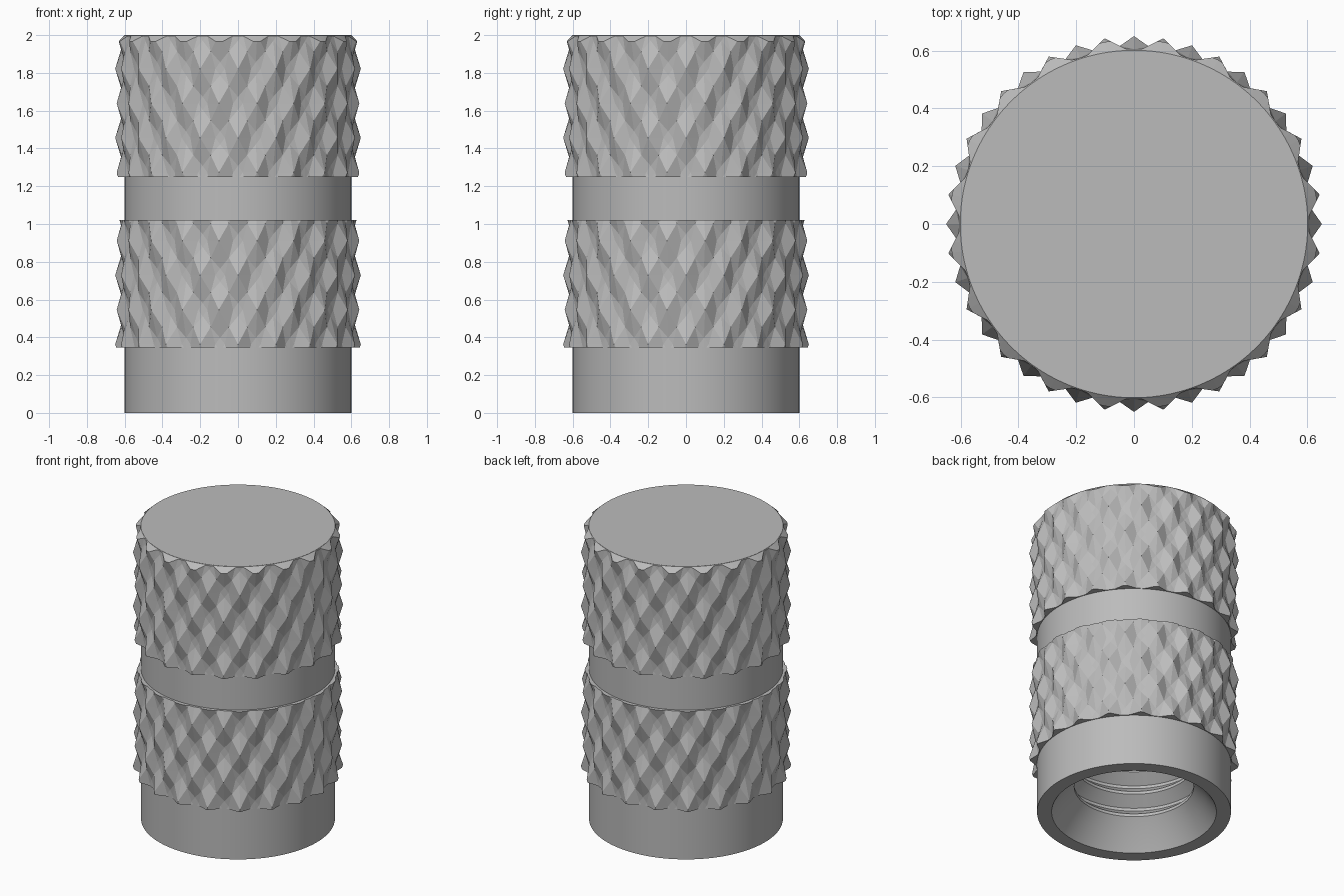
import bpy, bmesh
from math import sin, cos, pi, radians

cube = bpy.data.objects.get("Cube")
if cube:
    bpy.data.objects.remove(cube, do_unlink=True)

steel = bpy.data.materials.new("grey_metal")
steel.use_nodes = True
GREY = (0.5, 0.5, 0.5, 1)
steel.diffuse_color = GREY
steel.node_tree.nodes["Principled BSDF"].inputs["Base Color"].default_value = GREY


def make_object(name, bm):
    bmesh.ops.remove_doubles(bm, verts=bm.verts, dist=1e-5)
    bmesh.ops.recalc_face_normals(bm, faces=bm.faces)
    mesh = bpy.data.meshes.new(name)
    bm.to_mesh(mesh)
    bm.free()
    mesh.materials.append(steel)
    obj = bpy.data.objects.new(name, mesh)
    bpy.context.collection.objects.link(obj)
    return obj


def activate(obj):
    bpy.ops.object.select_all(action='DESELECT')
    obj.select_set(True)
    bpy.context.view_layer.objects.active = obj


def polar(angle, radius, z):
    return (radius * sin(angle), -radius * cos(angle), z)


def lathe(name, profile, closed=False, segments=120):
    """Revolve (radius, z) points; points on the axis merge into one."""
    bm = bmesh.new()
    pairs = list(zip(profile, profile[1:]))
    if closed:
        pairs.append((profile[-1], profile[0]))
    for s in range(segments):
        a, b = 2 * pi * s / segments, 2 * pi * (s + 1) / segments
        for (r1, z1), (r2, z2) in pairs:
            pts = [polar(a, r1, z1)]
            if r1 > 0:
                pts.append(polar(b, r1, z1))
            if r2 > 0:
                pts.append(polar(b, r2, z2))
            pts.append(polar(a, r2, z2))
            bm.faces.new([bm.verts.new(p) for p in pts])
    return make_object(name, bm)


# Knurl lattice: peaks and flat-bottomed valleys alternate in every row
COLUMNS, STEP, ROW = 40, radians(9), 0.183
PEAK, MIDDLE, VALLEY = 0.65, 0.618, 0.605
FLAT_W, FLAT_H = 0.27, 0.19


def knurl(name, z0, rows, parity, trim):
    bm = bmesh.new()

    def point(k, i, radius):
        return polar(k * STEP, radius, z0 + i * ROW)

    def tri(*pts):
        bm.faces.new([bm.verts.new(p) for p in pts])

    for k in range(COLUMNS):
        for i in range(rows):
            middle = point(k + 0.5, i + 0.5, MIDDLE)
            for dk in (0, 1):
                for di in (0, 1):
                    ck, ci = k + dk, i + di
                    if (ck + ci) % 2 != parity:
                        continue
                    sk, si = 1 - 2 * dk, 1 - 2 * di
                    centre = point(ck, ci, VALLEY)
                    side = point(ck + sk * FLAT_W, ci, VALLEY)
                    end = point(ck, ci + si * FLAT_H, VALLEY)
                    tri(centre, side, end)
                    tri(side, end, middle)
                    tri(side, point(ck + sk, ci, PEAK), middle)
                    tri(end, point(ck, ci + si, PEAK), middle)
    bmesh.ops.remove_doubles(bm, verts=bm.verts, dist=1e-5)
    bmesh.ops.holes_fill(bm, edges=[e for e in bm.edges if e.is_boundary], sides=0)
    band = make_object(name, bm)

    # Trim the lattice to a ring with the wanted end shapes
    cutter = lathe(name + "_trim", trim, closed=True)
    cutter.hide_render = True
    activate(band)
    mod = band.modifiers.new("trim", 'BOOLEAN')
    mod.operation = 'INTERSECT'
    mod.solver = 'EXACT'
    mod.object = cutter
    bpy.ops.object.modifier_apply(modifier=mod.name)
    bpy.data.objects.remove(cutter, do_unlink=True)
    for p in band.data.polygons:
        p.use_smooth = False
    return band


# Upper band with a chamfered top, lower band with plain ends
knurl("upper_knurl", 1.09, 6, 1,
      [(0.58, 1.25), (0.7, 1.25), (0.7, 1.91), (0.601, 1.999), (0.58, 1.999)])
knurl("lower_knurl", 0.18, 5, 0,
      [(0.58, 0.345), (0.7, 0.345), (0.7, 1.02), (0.58, 1.02)])

# Closed-top body with a countersunk, threaded blind bore
MINOR, MAJOR, PITCH = 0.37, 0.44, 0.16
profile = [(0, 2), (0.6, 2), (0.6, 0), (0.51, 0), (MAJOR, 0.1)]
for n in range(10):
    z = 0.12 + n * PITCH
    profile += [(MINOR, z + 0.06), (MINOR, z + 0.08),
                (MAJOR, z + 0.14), (MAJOR, z + PITCH)]
profile += [(MINOR, 1.8), (0, 1.8)]
body = lathe("threaded_body", profile)
activate(body)
bpy.ops.object.shade_smooth_by_angle(angle=radians(30))
